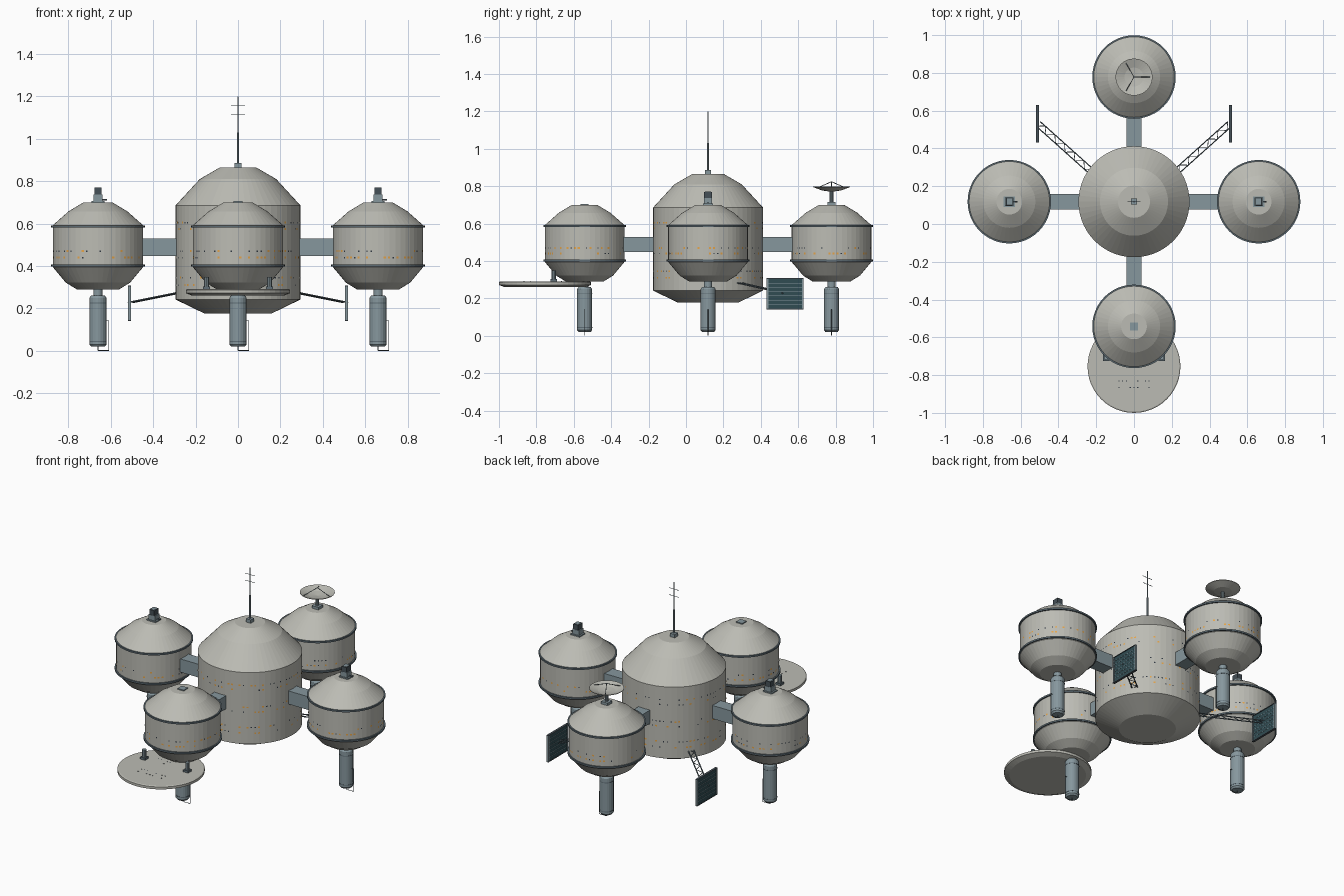
import bpy, bmesh, math, random
from mathutils import Vector, Matrix

if "Cube" in bpy.data.objects:
    bpy.data.objects.remove(bpy.data.objects["Cube"])

random.seed(4)
COLORS = {
    "hull_grey": (0.50, 0.50, 0.455), "blue_grey": (0.24, 0.31, 0.34),
    "dark_trim": (0.06, 0.08, 0.095), "panel_teal": (0.03, 0.072, 0.085),
    "window_dark": (0.03, 0.04, 0.055), "window_amber": (0.85, 0.40, 0.07),
    "ring_grey": (0.115, 0.155, 0.18),
}
MATS = []
for n, c in COLORS.items():
    m = bpy.data.materials.new(n)
    m.diffuse_color = (*c, 1)
    m.use_nodes = True
    m.node_tree.nodes["Principled BSDF"].inputs["Base Color"].default_value = m.diffuse_color
    MATS.append(m)
HULL, BLUE, DARK, TEAL, WIN, AMBER, RING = range(7)
CY = 0.118      # hub centre in y
ARM = 0.66      # hub to pod distance


class Part:
    """Collects simple solids into one named object."""
    def __init__(self, name):
        self.name, self.bm = name, bmesh.new()

    def face(self, verts, mat):
        self.bm.faces.new(verts).material_index = mat

    def lathe(self, profile, c, mat, seg=48):
        """Revolve (radius, z) points, listed bottom outside to top."""
        rings = []
        for r, z in profile:
            if r == 0:
                rings.append([self.bm.verts.new((c[0], c[1], z))] * seg)
            else:
                rings.append([self.bm.verts.new((c[0] + r * math.cos(2 * math.pi * i / seg),
                                                 c[1] + r * math.sin(2 * math.pi * i / seg), z))
                              for i in range(seg)])
        for a, b in zip(rings, rings[1:]):
            for i in range(seg):
                j = (i + 1) % seg
                vs = list(dict.fromkeys((a[i], a[j], b[j], b[i])))
                if len(vs) > 2:
                    self.face(vs, mat)
        return self

    def box(self, c, size, mat, rot=0):
        mx = Matrix.Translation(c) @ Matrix.Rotation(rot, 4, 'Z') @ Matrix.Diagonal((*size, 1))
        vs = bmesh.ops.create_cube(self.bm, size=1, matrix=mx)["verts"]
        for f in {f for v in vs for f in v.link_faces}:
            f.material_index = mat
        return self

    def rod(self, p, q, r, mat, seg=6):
        p, q = Vector(p), Vector(q)
        mx = Matrix.Translation((p + q) / 2) @ (q - p).to_track_quat('Z', 'Y').to_matrix().to_4x4()
        vs = bmesh.ops.create_cone(self.bm, cap_ends=True, segments=seg, radius1=r, radius2=r,
                                   depth=(q - p).length, matrix=mx)["verts"]
        for f in {f for v in vs for f in v.link_faces}:
            f.material_index = mat
        return self

    def windows(self, c, r, rows, slots):
        """Scatter tiny panes round a drum; lower row of each pair is mostly lit."""
        for k, z in enumerate(rows):
            lit = 0.75 if k % 2 else 0.35
            for i in range(slots):
                if random.random() > 0.42:
                    continue
                a = 2 * math.pi * (i + 0.5) / slots
                mat, w, h = (AMBER, 0.0055, 0.0045) if random.random() < lit else (WIN, 0.0035, 0.0035)
                out, side = Vector((math.cos(a), math.sin(a), 0)), Vector((-math.sin(a), math.cos(a), 0))
                o = Vector((*c, z)) + out * (r + 0.001)
                up = Vector((0, 0, h))
                self.face([self.bm.verts.new(p) for p in (o - side * w - up, o + side * w - up,
                                                          o + side * w + up, o - side * w + up)], mat)
        return self

    def done(self, fix=True):
        bm = self.bm
        if fix:
            bmesh.ops.recalc_face_normals(bm, faces=bm.faces[:])
        me = bpy.data.meshes.new(self.name)
        bm.to_mesh(me)
        bm.free()
        for m in MATS:
            me.materials.append(m)
        bpy.context.collection.objects.link(bpy.data.objects.new(self.name, me))


# Central hub drum with faceted dome and tapered base
hub = (0, CY)
Part("hub").lathe([(0, 0.177), (0.16, 0.177), (0.294, 0.242), (0.294, 0.686), (0.18, 0.81),
                   (0.085, 0.865), (0, 0.865)], hub, HULL, 56).done()
Part("hub_windows").windows(hub, 0.294, (0.605, 0.575, 0.47, 0.44, 0.345, 0.31), 84).done(False)

# Antenna mast with two crossbars
ant = Part("antenna").box((0, CY, 0.875), (0.032, 0.032, 0.022), BLUE)
ant.rod((0, CY, 0.88), (0, CY, 1.03), 0.0045, BLUE).rod((0, CY, 1.03), (0, CY, 1.2), 0.0028, BLUE)
for z in (1.115, 1.158):
    ant.rod((-0.034, CY, z), (0.034, CY, z), 0.0016, BLUE)
ant.done()

# Four pods, each with connecting arm, trim rings, windows and hanging thruster
for side, dx, dy in (("right", 1, 0), ("left", -1, 0), ("back", 0, 1), ("front", 0, -1)):
    x, y = ARM * dx, CY + ARM * dy
    c = (x, y)
    Part(side + "_pod").lathe([(0, 0.29), (0.10, 0.29), (0.152, 0.322), (0.213, 0.395), (0.213, 0.592),
                               (0.138, 0.658), (0.068, 0.70), (0, 0.70)], c, HULL).done()
    rings = Part(side + "_pod_rings")
    for z in (0.403, 0.587):
        rings.lathe([(0.208, z - 0.005), (0.221, z - 0.005), (0.221, z + 0.005), (0.208, z + 0.005)], c, RING)
    rings.done()
    Part(side + "_pod_windows").windows(c, 0.213, (0.47, 0.44), 64).done(False)
    Part(side + "_arm").box((dx * 0.37, CY + dy * 0.37, 0.488),
                            (0.24 if dx else 0.08, 0.24 if dy else 0.08, 0.082), BLUE).done()
    t = Part(side + "_thruster")
    t.lathe([(0, 0.02), (0.032, 0.02), (0.04, 0.03), (0.04, 0.25), (0.032, 0.262), (0.022, 0.262),
             (0.022, 0.295)], c, BLUE, 20)
    for z in (0.045, 0.225):
        t.lathe([(0.038, z - 0.002), (0.041, z - 0.002), (0.041, z + 0.002), (0.038, z + 0.002)], c, RING, 20)
    # Thin pipe loop on the outer side of the thruster
    for p, q in (((0, 0.025), (0, 0.002)), ((0, 0.002), (0.051, 0.002)),
                 ((0.051, 0.002), (0.051, 0.142)), ((0.051, 0.142), (0.035, 0.142))):
        t.rod((x + p[0], y, p[1]), (x + q[0], y, q[1]), 0.0018, RING)
    t.done()

# Sensor turrets on the side pods
for side, s in (("right", 1), ("left", -1)):
    x = s * ARM
    t = Part(side + "_sensor").box((x, CY, 0.703), (0.062, 0.054, 0.008), BLUE)
    t.box((x, CY, 0.722), (0.044, 0.044, 0.03), BLUE)
    t.box((x, CY, 0.752), (0.034, 0.042, 0.034), DARK)
    t.box((x, CY, 0.769), (0.026, 0.032, 0.003), BLUE)
    t.rod((x + 0.015, CY, 0.712), (x + 0.042, CY, 0.712), 0.004, RING)
    t.done()

# Roof hatch on the front pod
Part("front_hatch").box((0, CY - ARM, 0.702), (0.042, 0.042, 0.008), BLUE).done()

# Dish on the back pod
yb = CY + ARM
d = Part("dish").lathe([(0, 0.77), (0.05, 0.777), (0.098, 0.795), (0.098, 0.798), (0.05, 0.781), (0, 0.774)],
                       (0, yb), HULL, 32)
d.box((0, yb, 0.707), (0.045, 0.045, 0.018), BLUE).rod((0, yb, 0.70), (0, yb, 0.772), 0.01, BLUE, 10)
for k in range(3):
    a = math.radians(120 * k)
    d.rod((0.085 * math.cos(a), yb + 0.085 * math.sin(a), 0.792), (0, yb, 0.824), 0.002, RING)
d.done()

# Landing platform under the front pod
pc = (0, -0.754)
Part("landing_platform").lathe([(0, 0.26), (0.215, 0.26), (0.246, 0.272), (0.246, 0.287), (0.24, 0.291),
                                (0, 0.291)], pc, HULL).done()
marks = Part("platform_markings")
for yy in (-0.83, -0.865, -0.665, -0.70):
    for i in range(-4, 5):
        if random.random() < 0.6:
            marks.box((i * 0.02, yy, 0.2913), (0.006, 0.005, 0.0015), WIN)
marks.done()
for side, s in (("right", 1), ("left", -1)):
    x = s * 0.148
    p = Part(side + "_platform_post").box((x, -0.708, 0.297), (0.034, 0.034, 0.014), RING)
    p.rod((x, -0.708, 0.30), (x, -0.708, 0.349), 0.012, BLUE, 10)
    p.done()

# Solar panels on lattice booms
for side, s in (("right", 1), ("left", -1)):
    a, b = Vector((s * 0.20, 0.255, 0.29)), Vector((s * 0.507, 0.53, 0.228))
    off = Vector((b - a).cross(Vector((0, 0, 1)))).normalized() * 0.016
    boom = Part(side + "_boom").rod(a + off, b + off, 0.0035, RING).rod(a - off, b - off, 0.0035, RING)
    n = 12
    for i in range(n):
        p, q = a.lerp(b, i / n), a.lerp(b, (i + 1) / n)
        sg = 1 if i % 2 else -1
        boom.rod(p + off * sg, q - off * sg, 0.002, RING)
    boom.done()
    x = s * 0.511
    pan = Part(side + "_solar_panel").box((x, 0.53, 0.225), (0.008, 0.185, 0.158), TEAL)
    for yy in (0.436, 0.624):
        pan.box((x, yy, 0.225), (0.013, 0.01, 0.16), BLUE)
    for z in (0.144, 0.306):
        pan.box((x, 0.53, z), (0.014, 0.198, 0.004), DARK)
    for i in range(1, 7):
        pan.box((x, 0.53, 0.146 + i * 0.158 / 7), (0.010, 0.18, 0.002), BLUE)
    pan.done()
